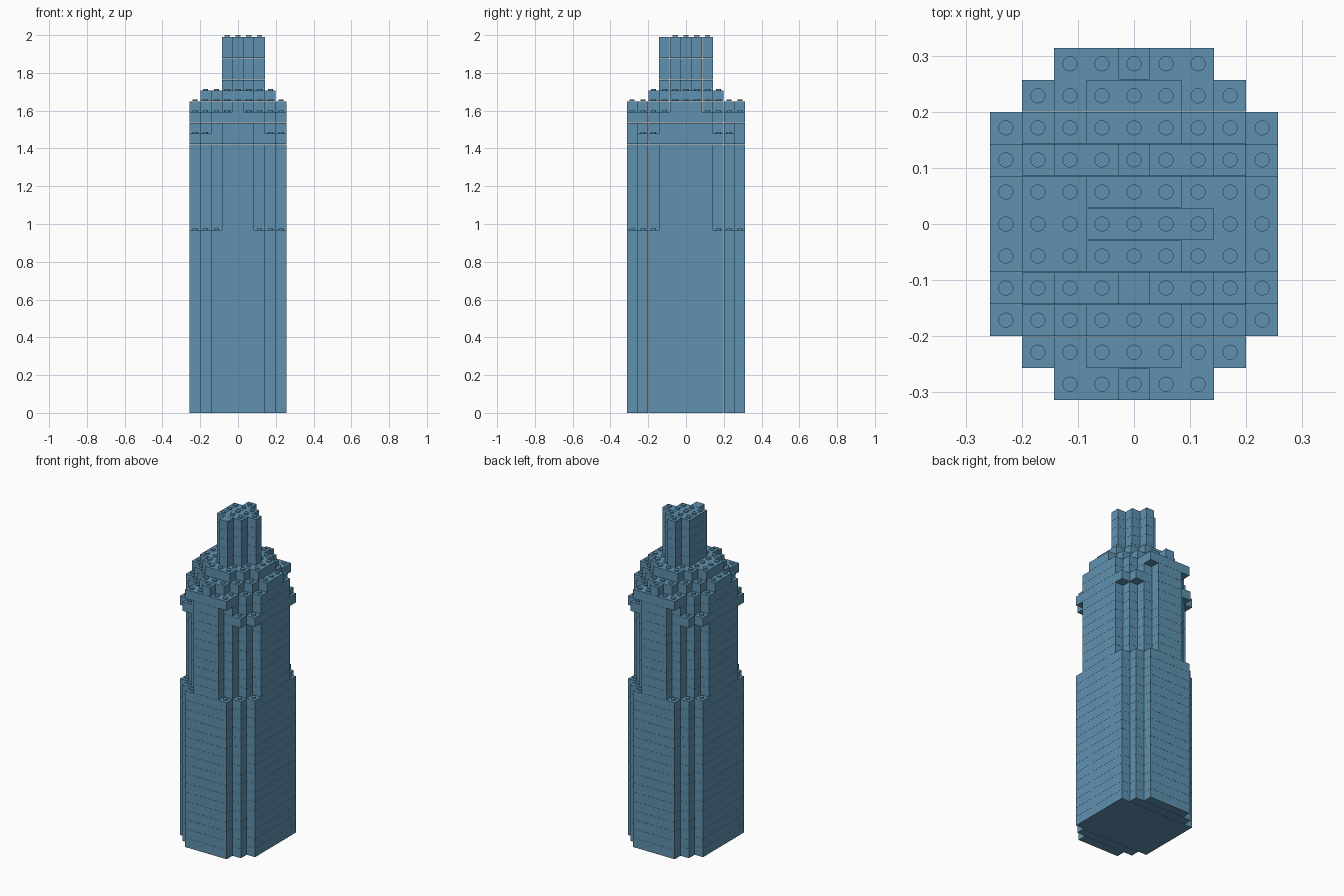
import bpy, bmesh, math
from mathutils import Matrix

cube = bpy.data.objects.get("Cube")
if cube:
    bpy.data.objects.remove(cube)

PITCH = 0.0571      # brick module in plan
COURSE = 0.0569     # height of one course
STUD_R, STUD_H = 0.0135, 0.008
GAP = 0.0006        # half of the joint between bricks

blue = bpy.data.materials.new("steel_blue")
blue.use_nodes = True
blue.diffuse_color = (0.115, 0.285, 0.43, 1)
blue.node_tree.nodes["Principled BSDF"].inputs["Base Color"].default_value = blue.diffuse_color


def symmetric(halves):
    """Plan as {row: (first, last)} from half widths of rows 0, 1, 2..."""
    return {s * y: (-h, h) for y, h in enumerate(halves) for s in (1, -1)}


# Plans of each part of the tower
lower = symmetric([4, 4, 4, 4, 3, 2])
shaft = symmetric([4, 4, 4, 3, 2, 1])
collar = symmetric([4, 4, 4, 4, 3, 1])
cornice = symmetric([4, 4, 4, 3, 2, 2])
crown = symmetric([4, 4, 3, 2, 1, 0])
drum = symmetric([3, 3, 2, 1])
spire = symmetric([1, 1, 0])
spire[0] = (-1, 2)

# Part name, plan, number of courses, from the ground up
sections = [
    ("lower_tower", lower, 17),
    ("upper_tower", shaft, 8),
    ("corner_collar", collar, 1),
    ("upper_neck", shaft, 1),
    ("cornice", cornice, 1),
    ("crown", crown, 1),
    ("drum", drum, 1),
    ("spire", spire, 5),
]


def finish(bm, name):
    mesh = bpy.data.meshes.new(name)
    bm.to_mesh(mesh)
    bm.free()
    mesh.materials.append(blue)
    obj = bpy.data.objects.new(name, mesh)
    bpy.context.collection.objects.link(obj)
    return obj


def add_brick(bm, x0, x1, y0, y1, level):
    """One brick covering the given range of modules."""
    size = ((x1 - x0 + 1) * PITCH - 2 * GAP, (y1 - y0 + 1) * PITCH - 2 * GAP, COURSE - GAP)
    centre = ((x0 + x1) / 2 * PITCH, (y0 + y1) / 2 * PITCH, (level + 0.5) * COURSE)
    bmesh.ops.create_cube(bm, size=1, matrix=Matrix.Translation(centre) @ Matrix.Diagonal((*size, 1)))


def add_course(bm, plan, level):
    """Merge equal neighbouring rows into long bricks."""
    rows = sorted(plan)
    start = rows[0]
    for y in rows:
        if plan.get(y + 1) != plan[y]:
            add_brick(bm, *plan[y], start, y, level)
            start = y + 1


def cells(plan):
    return {(x, y) for y, (a, b) in plan.items() for x in range(a, b + 1)}


# Brick courses
level = 0
tops = []
for name, plan, count in sections:
    bm = bmesh.new()
    for i in range(count):
        add_course(bm, plan, level + i)
    finish(bm, name)
    level += count
    tops.append((level, cells(plan)))

# Studs on every exposed module
bm = bmesh.new()
for i, (top, covered) in enumerate(tops):
    above = tops[i + 1][1] if i + 1 < len(tops) else {(0, -2)}
    for x, y in sorted(covered - above):
        at = Matrix.Translation((x * PITCH, y * PITCH, top * COURSE + STUD_H / 2))
        bmesh.ops.create_cone(bm, cap_ends=True, segments=16, radius1=STUD_R,
                              radius2=STUD_R, depth=STUD_H, matrix=at)
studs = finish(bm, "studs")
bpy.ops.object.select_all(action="DESELECT")
studs.select_set(True)
bpy.context.view_layer.objects.active = studs
bpy.ops.object.shade_smooth_by_angle(angle=math.radians(40))
